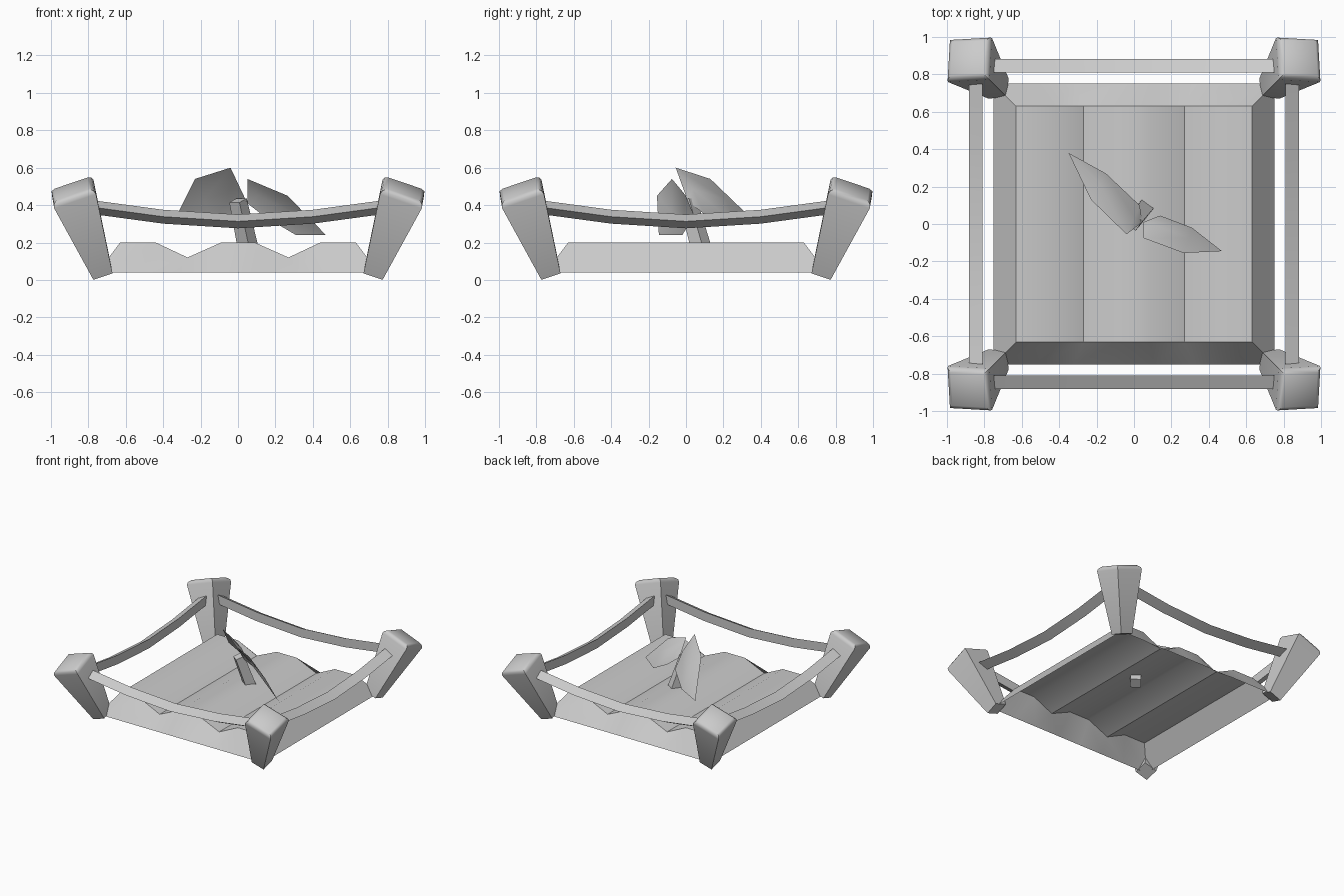
import bpy, bmesh, math
from mathutils import Matrix, Vector

if "Cube" in bpy.data.objects:
    bpy.data.objects.remove(bpy.data.objects["Cube"])


def make(name, verts, faces, angle=30, mirror=None, close=True):
    me = bpy.data.meshes.new(name)
    me.from_pydata([tuple(v) for v in verts], [], faces)
    bm = bmesh.new()
    bm.from_mesh(me)
    if close:
        bmesh.ops.holes_fill(bm, edges=bm.edges[:], sides=0)
    bmesh.ops.recalc_face_normals(bm, faces=bm.faces[:])
    bm.to_mesh(me)
    bm.free()
    ob = bpy.data.objects.new(name, me)
    bpy.context.collection.objects.link(ob)
    bpy.ops.object.select_all(action='DESELECT')
    ob.select_set(True)
    bpy.context.view_layer.objects.active = ob
    bpy.ops.object.shade_smooth_by_angle(angle=math.radians(angle))
    if mirror:
        m = ob.modifiers.new("Mirror", 'MIRROR')
        m.use_axis = mirror
        m.use_clip = False
        m.use_mirror_merge = False
    return ob


def loft(rings):
    """Join rings of equal length with quads."""
    n = len(rings[0])
    verts = [v for r in rings for v in r]
    faces = [(i * n + j, i * n + (j + 1) % n, (i + 1) * n + (j + 1) % n, (i + 1) * n + j)
             for i in range(len(rings) - 1) for j in range(n)]
    return verts, faces


def square(h, z):
    return [Vector((a * h, b * h, z)) for a, b in ((-1, -1), (1, -1), (1, 1), (-1, 1))]


# Corner posts: tapered, chamfered at the top, leaning outward diagonally
lean = Matrix.Translation((-.725, -.725, .035)) @ Matrix.Rotation(
    math.radians(27), 4, Vector((1, -1, 0)))
rings = [[lean @ v for v in square(h, z)]
         for h, z in ((.054, 0), (.118, .475), (.113, .493), (.093, .508))]
make("corner_post", *loft(rings), angle=50, mirror=(True, True, False))

# Sagging rails with a triangular section
path = [(-.77, .388), (-.4, .338), (0, .313), (.4, .338), (.77, .388)]
section = [(-.81, .037), (-.883, 0), (-.81, -.037)]
rail = [[Vector((x, y, z + dz)) for y, dz in section] for x, z in path]
make("front_back_rail", *loft(rail), angle=20, mirror=(False, True, False))
side = [[Vector((v.y, v.x, v.z)) for v in r] for r in rail]
make("side_rail", *loft(side), angle=20, mirror=(True, False, False))

# Soil bed: furrowed top, sloping walls, open underneath
furrows = [(-.63, .2), (-.44, .2), (-.27, .12), (-.09, .2),
           (.09, .2), (.27, .12), (.44, .2), (.63, .2)]
n = len(furrows)
verts = [(x, y, z) for y in (-.63, .63) for x, z in furrows]
verts += [(x * .75 / .63, y, .04) for y in (-.75, .75) for x, z in furrows]
faces = []
for i in range(n - 1):
    faces += [(i, i + 1, n + i + 1, n + i),
              (2 * n + i, 2 * n + i + 1, i + 1, i),
              (n + i, n + i + 1, 3 * n + i + 1, 3 * n + i)]
faces += [(0, n, 3 * n, 2 * n), (n - 1, 3 * n - 1, 4 * n - 1, 2 * n - 1)]
make("soil_bed", verts, faces, close=False)

# Sprout stem
low, high = Vector((.06, .09, .14)), Vector((0, .01, .425))
turn = (high - low).to_track_quat('Z', 'Y').to_matrix().to_4x4()
rings = [[Matrix.Translation(p) @ turn @ v for v in square(h, 0)]
         for p, h in ((low, .04), (high, .034))]
make("stem", *loft(rings))


# Leaves: base, three points across at two stations, tip
def leaf(name, base, a, d, b, e, tip):
    base, a, d, b, e, tip = map(Vector, (base, a, d, b, e, tip))
    nrm = (a - d).cross(tip - base).normalized()
    if nrm.z < 0:
        nrm = -nrm
    m1, m2 = (a + d) / 2 + nrm * .02, (b + e) / 2 + nrm * .02
    make(name, [base, a, m1, d, b, m2, e, tip],
         [(0, 1, 2), (0, 2, 3), (1, 4, 5, 2), (2, 5, 6, 3), (4, 7, 5), (5, 7, 6)],
         angle=60, close=False)


leaf("back_leaf", (.045, .01, .42), (-.04, -.055, .6), (.03, .10, .35),
     (-.23, .13, .54), (-.15, .27, .30), (-.35, .38, .30))
leaf("right_leaf", (.05, .01, .41), (.05, -.075, .54), (.14, .045, .34),
     (.265, -.155, .45), (.31, -.02, .24), (.47, -.145, .24))
